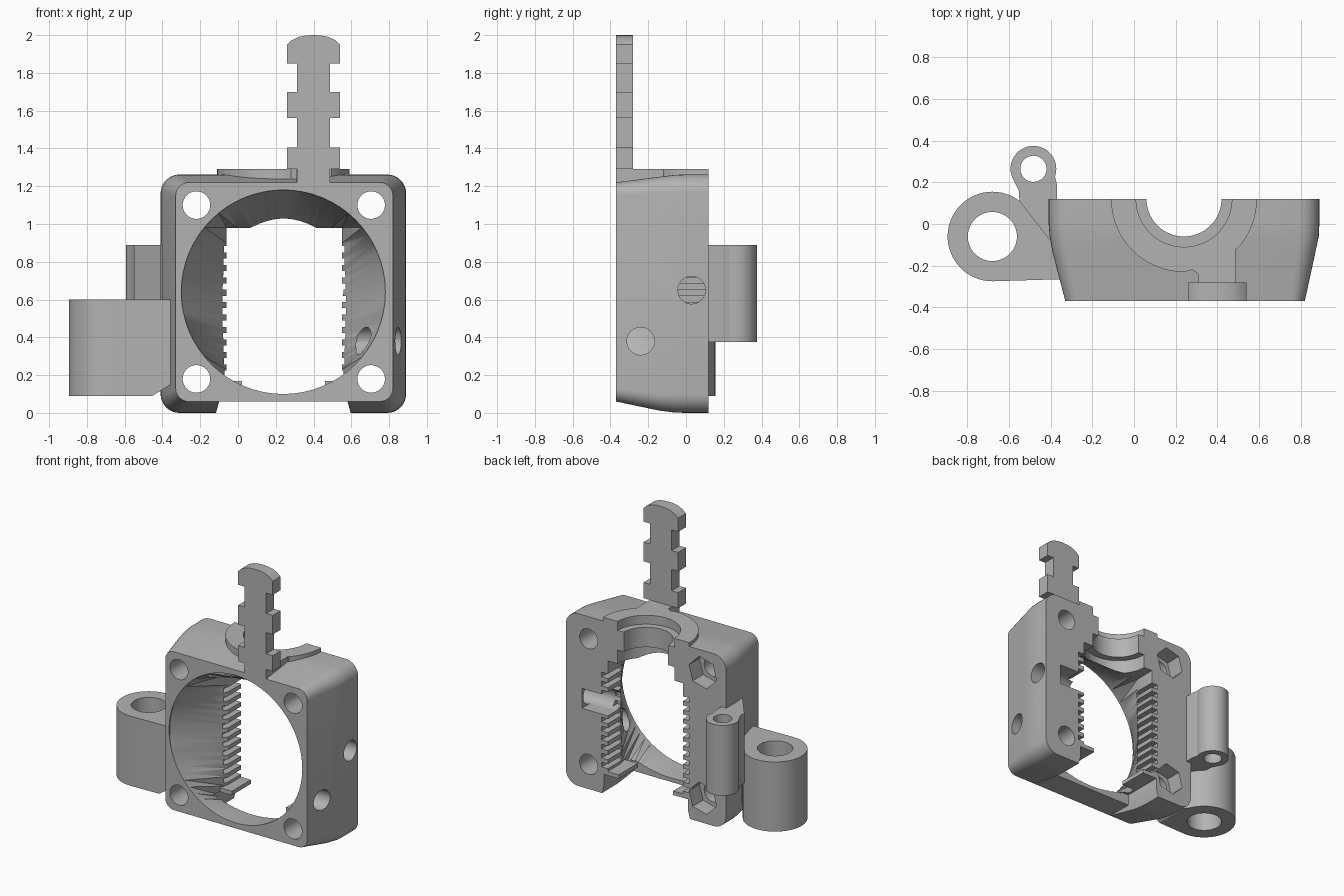
import bpy, bmesh, math

if "Cube" in bpy.data.objects:
    bpy.data.objects.remove(bpy.data.objects["Cube"], do_unlink=True)

grey = bpy.data.materials.new("plain grey")
grey.use_nodes = True
grey.diffuse_color = (0.45, 0.45, 0.45, 1)
grey.node_tree.nodes["Principled BSDF"].inputs["Base Color"].default_value = (0.45, 0.45, 0.45, 1)


def loft(name, rings):
    """Skin closed rings of equal length and cap both ends."""
    bm = bmesh.new()
    loops = [[bm.verts.new(p) for p in ring] for ring in rings]
    n = len(loops[0])
    for a, b in zip(loops, loops[1:]):
        for i in range(n):
            bm.faces.new((a[i], a[(i + 1) % n], b[(i + 1) % n], b[i]))
    bm.faces.new(loops[0])
    bm.faces.new(loops[-1])
    bmesh.ops.recalc_face_normals(bm, faces=bm.faces)
    mesh = bpy.data.meshes.new(name)
    bm.to_mesh(mesh)
    bm.free()
    mesh.materials.append(grey)
    ob = bpy.data.objects.new(name, mesh)
    bpy.context.collection.objects.link(ob)
    return ob


def place(axis, u, v, w):
    return {"x": (w, u, v), "y": (u, w, v), "z": (u, v, w)}[axis]


def prism(name, pts, lo, hi, axis):
    return loft(name, [[place(axis, u, v, w) for u, v in pts] for w in (lo, hi)])


def circle(u, v, r, n=48, turn=0.0):
    return [(u + r * math.cos(turn + math.tau * i / n),
             v + r * math.sin(turn + math.tau * i / n)) for i in range(n)]


def rect(u0, u1, v0, v1):
    return [(u0, v0), (u1, v0), (u1, v1), (u0, v1)]


def box(name, x0, x1, y0, y1, z0, z1):
    return prism(name, rect(x0, x1, y0, y1), z0, z1, "z")


def combine(ob, other, operation):
    """Apply a boolean and discard the second object."""
    mod = ob.modifiers.new("bool", "BOOLEAN")
    mod.operation = operation
    mod.solver = "EXACT"
    mod.object = other
    bpy.ops.object.select_all(action="DESELECT")
    bpy.context.view_layer.objects.active = ob
    ob.select_set(True)
    bpy.ops.object.modifier_apply(modifier=mod.name)
    bpy.data.objects.remove(other, do_unlink=True)


def cut(ob, other):
    combine(ob, other, "DIFFERENCE")


def join(ob, other):
    combine(ob, other, "UNION")


def rounded(x0, x1, z0, z1, r, y, n=8):
    ring = []
    corners = [(x1 - r, z1 - r), (x0 + r, z1 - r), (x0 + r, z0 + r), (x1 - r, z0 + r)]
    for k, (cx, cz) in enumerate(corners):
        for i in range(n + 1):
            a = math.pi / 2 * (k + i / n)
            ring.append((cx + r * math.cos(a), y, cz + r * math.sin(a)))
    return ring


# Housing with tapered front
cx = 0.24
body = loft("housing", [
    rounded(-0.33, 0.82, 0.06, 1.22, 0.07, -0.37),
    rounded(-0.39, 0.87, 0.012, 1.25, 0.09, -0.14),
    rounded(-0.405, 0.887, 0.002, 1.26, 0.1, -0.06),
    rounded(-0.41, 0.89, 0, 1.262, 0.1, 0.0),
    rounded(-0.41, 0.89, 0, 1.262, 0.1, 0.12)])

# Raised collar plate on the top, with its bridge to the latch tab
collar = [(cx + 0.35 * math.cos(a), 0.12 + 0.35 * math.sin(a))
          for a in [math.pi * (1 + i / 48) for i in range(25)]]
collar += [(0.28, -0.22), (0.31, -0.24), (0.31, -0.36), (0.488, -0.36), (0.488, -0.12)]
collar += [(cx + 0.35 * math.cos(a), 0.12 + 0.35 * math.sin(a))
           for a in [-0.75 * (1 - i / 12) for i in range(13)]]
join(body, prism("collar", collar, 1.16, 1.29, "z"))

# Round to rectangular air duct
N = 64
round_end, square_end = [], []
for i in range(N):
    c, s = math.cos(math.tau * i / N), math.sin(math.tau * i / N)
    m = max(abs(c), abs(s))
    round_end.append((cx + 0.54 * c, 0.64 + 0.54 * s))
    square_end.append((0.245 + 0.305 * c / m, 0.53 + 0.45 * s / m))
duct = loft("duct", [[(x, y, z) for x, z in ring] for ring, y in (
    (round_end, -0.5), (round_end, -0.36), (square_end, -0.03), (square_end, 0.3))])
bm = bmesh.new()
bm.from_mesh(duct.data)
bmesh.ops.triangulate(bm, faces=[f for f in bm.faces if len(f.verts) == 4])
bm.to_mesh(duct.data)
bm.free()
cut(body, duct)

# Open underside between the feet
cut(body, prism("under_cut", [(-0.13, -0.05), (-0.1, 0.06), (0.58, 0.06), (0.61, -0.05)], -0.5, 0.3, "y"))
cut(body, box("under_slot", -0.1, 0.58, -0.18, 0.3, -0.1, 0.14))

# Stepped half-round socket at the top rear
for r, z0, z1 in ((0.18, 0.9, 1.4), (0.23, 1.225, 1.4), (0.23, 0.9, 1.08)):
    cut(body, prism("socket", circle(cx, 0.12, r, 64), z0, z1, "z"))

# Grooves leaving rows of teeth along both duct edges
for i in range(11):
    z = 0.19 + 0.066 * i
    for x in (-0.11, 0.535):
        cut(body, box("tooth_gap", x, x + 0.065, -0.06, 0.2, z, z + 0.034))

# Corner screw holes, with nut pockets on the right side
for z in (0.18, 1.1):
    for x in (-0.22, 0.705):
        cut(body, prism("screw_hole", circle(x, z, 0.073, 32), -0.5, 0.3, "y"))
    cut(body, prism("nut_pocket", circle(-0.22, z, 0.115, 6, 0.26), 0.0, 0.3, "y"))

# Cross holes in the left wall and the slot behind the upper one
for y, z in ((0.03, 0.65), (-0.24, 0.38)):
    cut(body, prism("cross_hole", circle(y, z, 0.073, 32), 0.4, 1.0, "x"))
cut(body, box("rear_slot", 0.5, 0.76, 0.03, 0.3, 0.577, 0.723))

# Small inner ledges
ledges = [box("right_ledge", -0.09, 0.02, -0.1, 0.12, 0.14, 0.17),
          box("left_ledge", 0.46, 0.57, -0.1, 0.12, 0.14, 0.17)]

# Notched latch tab
half = [(0.088, 1.19), (0.088, 1.29), (0.14, 1.29), (0.14, 1.405), (0.088, 1.405),
        (0.088, 1.56), (0.14, 1.56), (0.14, 1.70), (0.088, 1.70), (0.088, 1.85),
        (0.14, 1.85), (0.14, 1.95), (0.115, 1.973), (0.08, 1.99), (0.04, 1.998)]
profile = [(0.4 + u, z) for u, z in half] + [(0.4, 2.0)] + [(0.4 - u, z) for u, z in reversed(half)]
tab = prism("latch_tab", profile, -0.37, -0.28, "y")

# Large side boss with its web
boss = prism("large_boss", circle(-0.68, -0.06, 0.215, 64), 0.09, 0.6, "z")
join(boss, prism("web", [(-0.68, -0.275), (-0.35, -0.265), (-0.35, -0.08), (-0.41, -0.07),
                         (-0.53, 0.09), (-0.64, 0.0)], 0.09, 0.6, "z"))
cut(boss, prism("boss_bore", circle(-0.68, -0.06, 0.118), 0, 1, "z"))
cut(boss, prism("web_chamfer", [(-0.47, 0.08), (-0.3, 0.08), (-0.3, 0.185)], -0.5, 0.3, "y"))

# Small rear post with its web
post = prism("small_post", circle(-0.483, 0.265, 0.11), 0.375, 0.89, "z")
join(post, prism("web", [(-0.575, 0.205), (-0.553, 0.16), (-0.55, 0.11), (-0.41, -0.07),
                         (-0.37, -0.07), (-0.37, 0.19), (-0.38, 0.23), (-0.48, 0.26)],
                 0.375, 0.89, "z"))
cut(post, prism("post_bore", circle(-0.483, 0.265, 0.063, 32), 0, 1, "z"))

# Smooth curved faces, keep edges crisp
bpy.ops.object.select_all(action="DESELECT")
for ob in [body, tab, boss, post] + ledges:
    ob.select_set(True)
bpy.context.view_layer.objects.active = body
bpy.ops.object.shade_smooth_by_angle(angle=math.radians(30))
